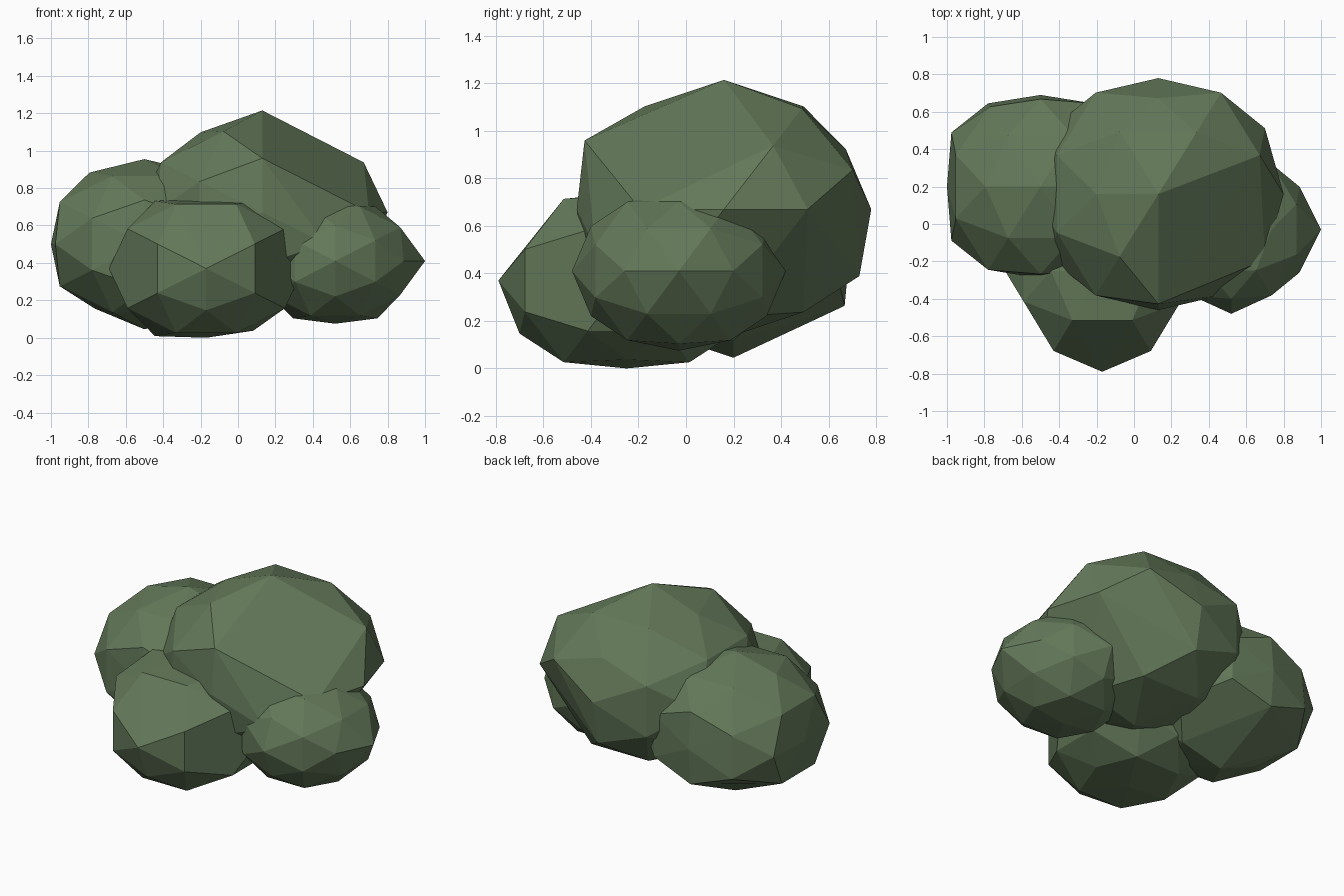
import bpy
import bmesh
import math
from mathutils import Matrix, Vector

cube = bpy.data.objects.get("Cube")
if cube:
    bpy.data.objects.remove(cube, do_unlink=True)

# One leaf colour for the whole bush
leaf_green = bpy.data.materials.new("leaf_green")
leaf_green.use_nodes = True
colour = (0.125, 0.19, 0.1, 1.0)
leaf_green.diffuse_color = colour
leaf_green.node_tree.nodes["Principled BSDF"].inputs["Base Color"].default_value = colour

# Turns the icosphere so that a vertex lies on each of the three axes
GOLDEN = (1 + math.sqrt(5)) / 2
ALIGN = Matrix.Rotation(-math.atan(1 / GOLDEN), 4, 'Y')


def add_clump(name, centre, radii, tips, flattened=(), dented=()):
    """Faceted leaf clump: radii shape its body and tips its axis points.
    Points towards the flattened directions are left out, and points
    towards the dented directions are scaled by the given factor."""
    bm = bmesh.new()
    bmesh.ops.create_icosphere(bm, subdivisions=2, radius=1.0, matrix=ALIGN)

    def nearest(direction):
        return min(bm.verts, key=lambda v: (v.co - Vector(direction)).length)

    dropped = [nearest(d) for d in flattened]
    factors = {nearest(d): factor for d, factor in dented}
    points = []
    for vert in bm.verts:
        if vert in dropped:
            continue
        on_axis = max(abs(c) for c in vert.co) > 0.99
        size = Vector(tips if on_axis else radii) * factors.get(vert, 1.0)
        points.append([c * s + o for c, s, o in zip(vert.co, size, centre)])
    bm.free()

    # Wrap the remaining points in flat facets
    bm = bmesh.new()
    for point in points:
        bm.verts.new(point)
    bmesh.ops.convex_hull(bm, input=bm.verts[:])
    bmesh.ops.recalc_face_normals(bm, faces=bm.faces)
    mesh = bpy.data.meshes.new(name)
    bm.to_mesh(mesh)
    bm.free()
    mesh.materials.append(leaf_green)
    bpy.context.collection.objects.link(bpy.data.objects.new(name, mesh))


# Tall middle clump, with a broad slope on its left front shoulder
# and a cut-away underside at the left back
add_clump("main_clump", (0.13, 0.16, 0.67), (0.67, 0.67, 0.535), (0.67, 0.62, 0.545),
          flattened=[(0.5, 0, 0.85), (0.3, -0.5, 0.8), (0.8, -0.3, 0.5), (0.5, -0.8, 0.3),
                     (0.5, 0.8, -0.3), (0.8, 0.3, -0.5)],
          dented=[((-0.5, 0, 0.85), 0.94), ((0.3, 0.5, 0.8), 0.98),
                  ((0, 0.85, 0.5), 0.9), ((0, -0.85, 0.5), 1.03)])
# Low clump at the front, sloping back above its front tip
add_clump("front_clump", (-0.17, -0.25, 0.37), (0.52, 0.53, 0.425), (0.52, 0.54, 0.37),
          flattened=[(0, -0.85, 0.5), (-0.85, -0.5, 0), (0.85, -0.5, 0)],
          dented=[((0.5, 0, -0.85), 0.92)])
# Wide clump on the right side, undercut at the back
add_clump("right_clump", (-0.5, 0.2, 0.5), (0.56, 0.55, 0.45), (0.5, 0.49, 0.455),
          flattened=[(0.3, 0.5, -0.8), (-0.3, 0.5, -0.8)],
          dented=[((-0.5, 0, -0.85), 0.9), ((-0.5, 0.8, 0.3), 0.96)])
# Small clump on the left side
add_clump("left_clump", (0.52, -0.03, 0.41), (0.43, 0.435, 0.36), (0.48, 0.45, 0.335),
          dented=[((0.5, 0, 0.85), 0.95)])
